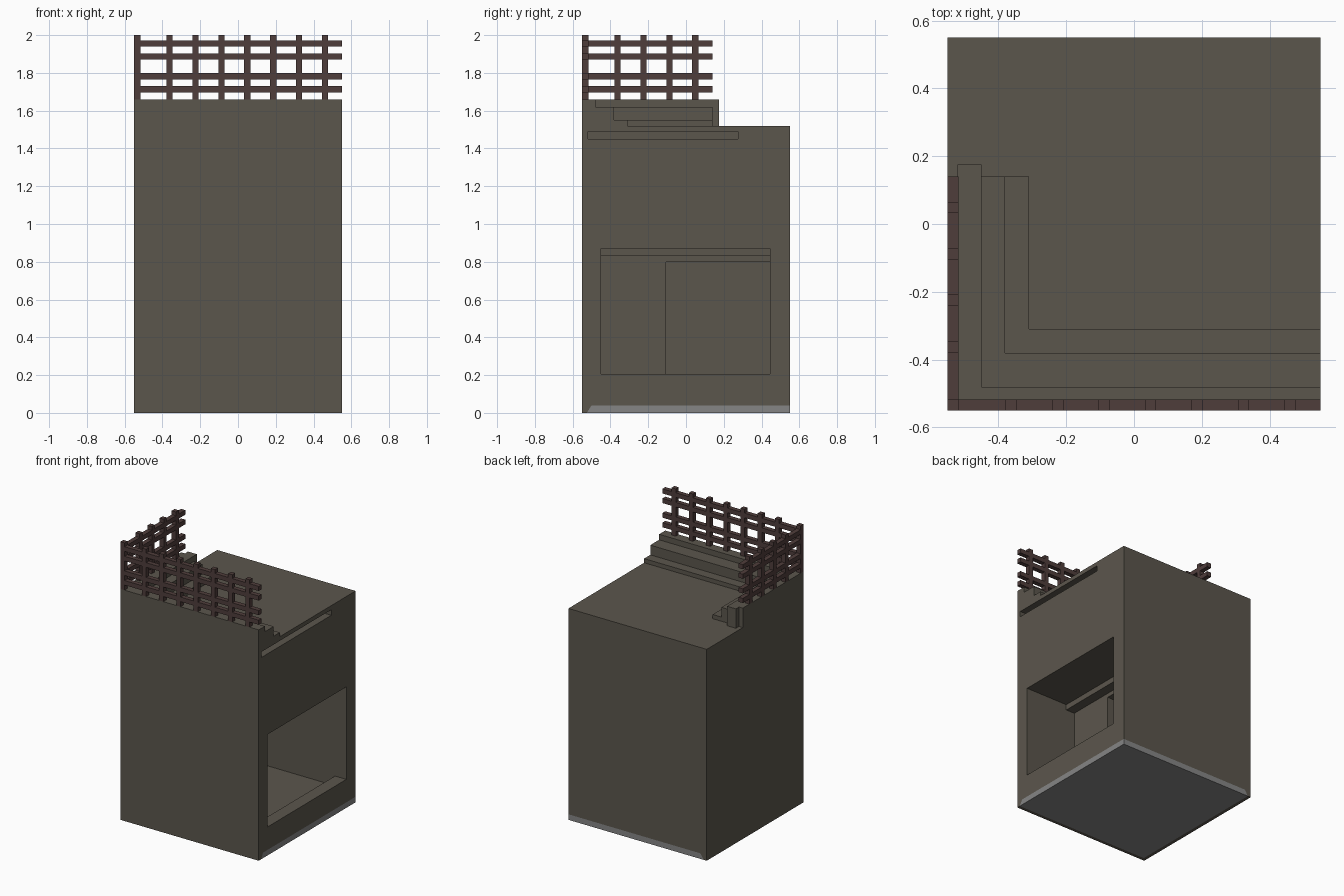
import bpy, bmesh
from mathutils import Vector

if "Cube" in bpy.data.objects:
    bpy.data.objects.remove(bpy.data.objects["Cube"])


def material(name, rgb):
    m = bpy.data.materials.new(name)
    m.diffuse_color = (*rgb, 1)
    m.use_nodes = True
    m.node_tree.nodes["Principled BSDF"].inputs["Base Color"].default_value = m.diffuse_color
    return m


STONE = material("dark stone", (0.105, 0.093, 0.073))
WOOD = material("dark brown wood", (0.078, 0.047, 0.044))
GREY = material("mid grey", (0.235, 0.235, 0.235))


def finish(name, bm, mat):
    bmesh.ops.recalc_face_normals(bm, faces=bm.faces)
    me = bpy.data.meshes.new(name)
    bm.to_mesh(me)
    bm.free()
    me.materials.append(mat)
    ob = bpy.data.objects.new(name, me)
    bpy.context.collection.objects.link(ob)
    return ob


def prism(name, points, direction, mat):
    """Extrude a flat outline of 3D points along a direction."""
    bm = bmesh.new()
    face = bm.faces.new([bm.verts.new(p) for p in points])
    out = bmesh.ops.extrude_face_region(bm, geom=[face], use_keep_orig=True)
    verts = [g for g in out["geom"] if isinstance(g, bmesh.types.BMVert)]
    bmesh.ops.translate(bm, verts=verts, vec=Vector(direction))
    return finish(name, bm, mat)


def add_box(bm, x0, x1, y0, y1, z0, z1):
    vs = bmesh.ops.create_cube(bm, size=1)["verts"]
    bmesh.ops.scale(bm, verts=vs, vec=(x1 - x0, y1 - y0, z1 - z0))
    bmesh.ops.translate(bm, verts=vs, vec=((x0 + x1) / 2, (y0 + y1) / 2, (z0 + z1) / 2))


def box(name, *extents, mat=STONE):
    bm = bmesh.new()
    add_box(bm, *extents)
    return finish(name, bm, mat)


def slab(name, z0, low, far, mat=GREY):
    """Slab whose front and left sides slope in towards its top at z = 0.04."""
    bm = bmesh.new()
    add_box(bm, low, far, low, far, z0, 0.04)
    for v in bm.verts:
        if v.co.z > 0.03:
            v.co.x = max(v.co.x, -0.50)
            v.co.y = max(v.co.y, -0.50)
    return finish(name, bm, mat)


def cut(target, cutter):
    cutter.hide_render = True
    mod = target.modifiers.new("cut", "BOOLEAN")
    mod.operation, mod.solver, mod.object = "DIFFERENCE", "EXACT", cutter
    bpy.context.view_layer.objects.active = target
    bpy.ops.object.modifier_apply(modifier=mod.name)
    bpy.data.objects.remove(cutter)


# Main block with side opening, inner room, long slot and base notch
body = box("body", -0.55, 0.55, -0.55, 0.55, 0, 1.52)
profile = [(0.6, 0.205), (0.46, 0.205), (0.46, 0.135), (0.14, 0.135),
           (0.14, 0.83), (0.21, 0.83), (0.21, 0.87), (0.6, 0.87)]
cut(body, prism("opening_cutter", [(x, -0.45, z) for x, z in profile], (0, 0.895, 0), STONE))
cut(body, box("room_cutter", -0.45, 0.16, -0.105, 0.445, 0.135, 0.80))
cut(body, box("slot_cutter", 0.50, 0.6, -0.52, 0.275, 1.45, 1.49))
cut(body, slab("base_cutter", -0.04, -0.55, 0.6, STONE))

# Base slab
slab("base_slab", 0, -0.525, 0.55)

# Stepped L-shaped parapet along the front and left
for i, (x, y, z0, z1) in enumerate([(-0.31, -0.31, 1.52, 1.55),
                                    (-0.38, -0.38, 1.55, 1.62),
                                    (-0.45, -0.48, 1.62, 1.66)]):
    outline = [(-0.55, -0.55), (0.55, -0.55), (0.55, y), (x, y)]
    if x < -0.45 + 1e-6:
        outline += [(-0.45, 0.175)]
    else:
        outline += [(x, 0.14), (-0.45, 0.14), (-0.45, 0.175)]
    outline += [(-0.52, 0.175), (-0.52, 0.14), (-0.55, 0.14)]
    prism(f"parapet_step_{i + 1}", [(a, b, z0) for a, b in outline], (0, 0, z1 - z0), STONE)

# Lattice fence: posts and rails on both parapet sides
T, H = 0.033, 0.0165
bm = bmesh.new()
add_box(bm, -0.55, -0.55 + T, -0.55, -0.55 + T, 1.66, 2.0)
for k in range(7):
    c = -0.362 + 0.137 * k
    add_box(bm, c - H, c + H, -0.55, -0.55 + T, 1.66, 2.0)
    if k < 4:
        add_box(bm, -0.55, -0.55 + T, c - H, c + H, 1.66, 2.0)
for z in (1.713, 1.782, 1.887, 1.956):
    add_box(bm, -0.55 + T, 0.55, -0.55, -0.55 + T, z - H, z + H)
    add_box(bm, -0.55, -0.55 + T, -0.55 + T, 0.14, z - H, z + H)
finish("lattice_fence", bm, WOOD)
